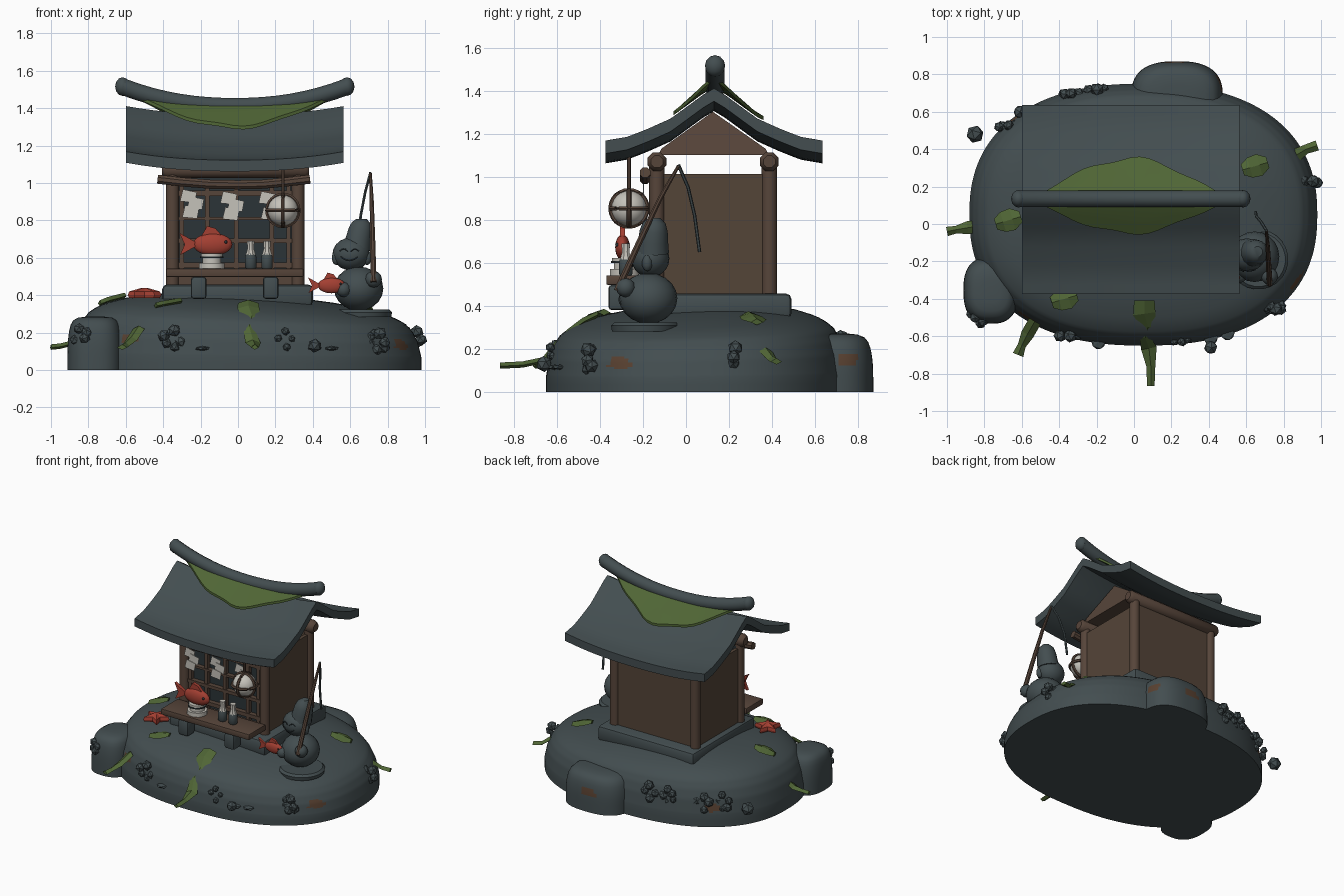
import bpy, bmesh, math, random
from mathutils import Vector, Matrix

if "Cube" in bpy.data.objects:
    bpy.data.objects.remove(bpy.data.objects["Cube"])

random.seed(4)


def material(name, rgb):
    m = bpy.data.materials.new(name)
    m.diffuse_color = (*rgb, 1)
    m.use_nodes = True
    m.node_tree.nodes["Principled BSDF"].inputs["Base Color"].default_value = m.diffuse_color
    return m


STONE = material("slate_stone", (0.056, 0.075, 0.080))
WOOD = material("brown_wood", (0.094, 0.059, 0.042))
WALL = material("wall_wood", (0.088, 0.058, 0.039))
MOSS = material("moss_green", (0.080, 0.132, 0.036))
RED = material("fish_red", (0.37, 0.050, 0.032))
WHITE = material("paper_white", (0.56, 0.54, 0.49))
DARK = material("dark_slate", (0.024, 0.034, 0.039))
RUST = material("rust_stain", (0.098, 0.052, 0.030))


def finish(name, bm, mat, angle=40):
    bmesh.ops.recalc_face_normals(bm, faces=bm.faces)
    me = bpy.data.meshes.new(name)
    bm.to_mesh(me)
    bm.free()
    ob = bpy.data.objects.new(name, me)
    bpy.context.collection.objects.link(ob)
    me.materials.append(mat)
    if angle:
        bpy.ops.object.select_all(action='DESELECT')
        ob.select_set(True)
        bpy.context.view_layer.objects.active = ob
        bpy.ops.object.shade_smooth_by_angle(angle=math.radians(angle))
    return ob


def loft(name, rings, mat, angle=40):
    """Skin a list of closed rings and cap both ends."""
    bm = bmesh.new()
    vs = [[bm.verts.new(p) for p in r] for r in rings]
    n = len(rings[0])
    for a, b in zip(vs, vs[1:]):
        for i in range(n):
            bm.faces.new((a[i], a[(i + 1) % n], b[(i + 1) % n], b[i]))
    bm.faces.new(vs[0])
    bm.faces.new(vs[-1])
    return finish(name, bm, mat, angle)


def tube(name, pts, radii, mat, n=8):
    pts = [Vector(p) for p in pts]
    if not isinstance(radii, (list, tuple)):
        radii = [radii] * len(pts)
    rings = []
    for i, p in enumerate(pts):
        d = (pts[min(i + 1, len(pts) - 1)] - pts[max(i - 1, 0)]).normalized()
        u = d.cross(Vector((0, 1, 0) if abs(d.y) < 0.8 else (1, 0, 0))).normalized()
        w = d.cross(u)
        ang = [2 * math.pi * (k + 0.5) / n for k in range(n)]
        rings.append([p + radii[i] * (u * math.cos(a) + w * math.sin(a)) for a in ang])
    return loft(name, rings, mat)


def box(name, lo, hi, mat, bevel=0.0):
    bm = bmesh.new()
    lo, hi = Vector(lo), Vector(hi)
    bmesh.ops.create_cube(bm, size=1, matrix=Matrix.Translation((lo + hi) / 2) @ Matrix.Diagonal((*(hi - lo), 1)))
    if bevel:
        bmesh.ops.bevel(bm, geom=bm.edges[:], offset=bevel, segments=2, affect='EDGES', profile=0.5)
    return finish(name, bm, mat, 30)


def ball(name, c, r, mat, seg=20):
    bm = bmesh.new()
    r = r if isinstance(r, tuple) else (r, r, r)
    bmesh.ops.create_uvsphere(bm, u_segments=seg, v_segments=seg // 2, radius=1,
                              matrix=Matrix.Translation(c) @ Matrix.Diagonal((*r, 1)))
    return finish(name, bm, mat, 60)


def pebble(name, c, r, flat=1.0):
    bm = bmesh.new()
    rot = Matrix.Rotation(random.uniform(0, 3), 4, (0.3, 0.5, 1)) if flat == 1 else Matrix()
    bmesh.ops.create_icosphere(bm, subdivisions=1, radius=r,
                               matrix=Matrix.Translation(c) @ Matrix.Diagonal((1, 1, flat, 1)) @ rot)
    finish(name, bm, STONE, 0)


def sup(t, n):
    c, s = math.cos(t), math.sin(t)
    return math.copysign(abs(c) ** (2 / n), c), math.copysign(abs(s) ** (2 / n), s)


def lerp(x, table):
    for (a, b), (c, d) in zip(table, table[1:]):
        if x <= c:
            return b + (d - b) * max(0, (x - a) / (c - a))
    return table[-1][1]


def stain(ob, spots):
    """Flat rust streaks on faces close to the given spots."""
    ob.data.materials.append(RUST)
    for f in ob.data.polygons:
        for s in spots:
            d = f.center - Vector(s)
            if Vector((d.x, d.y, 2.2 * d.z)).length < random.uniform(0.05, 0.07):
                f.material_index = 1


# Island rock: scaled super-ellipse rings, higher to the left and back
N = 2.35
PROF = [(0, 0.40), (0.35, 0.393), (0.55, 0.376), (0.68, 0.356), (0.8, 0.328), (0.86, 0.305), (0.91, 0.278),
        (0.95, 0.232), (0.98, 0.17), (1, 0.08)]
INV = [(z, s) for s, z in reversed(PROF)]


def tilt(X, Y):
    return 1 - 0.13 * X + 0.07 * Y


def dome(name, c, rx, ry, heights, n, seg, lean=lambda X, Y: 1):
    rings = []
    for s, z in heights:
        rings.append([(c[0] + rx * s * x, c[1] + ry * s * y, z * lean(s * x, s * y))
                      for x, y in (sup(2 * math.pi * k / seg, n) for k in range(seg))])
    return loft(name, rings, STONE, 50)


def side(x, z, sgn):
    X = (x - 0.05) / 0.93
    s = lerp(z / tilt(X, 0.8 * sgn), INV)
    k = max(0, 1 - abs(X / s) ** N) ** (1 / N)
    return Vector((x, 0.05 + sgn * 0.7 * s * k, z))


def ground(x, y):
    X, Y = (x - 0.05) / 0.93, (y - 0.05) / 0.7
    return lerp((abs(X) ** N + abs(Y) ** N) ** (1 / N), PROF) * tilt(X, Y)


heights = [(1, 0), (1, 0.04)] + [(lerp(z, INV), z) for z in [0.08 + 0.0115 * i for i in range(28)]] + [(0.1, 0.398)]
stain(dome("island_rock", (0.05, 0.05), 0.93, 0.70, heights, N, 180, tilt),
      [side(-0.58, 0.17, -1), side(0.87, 0.135, -1), side(-0.62, 0.14, 1)])
for nm, c, rx, ry, h in (("left_boulder", (-0.765, -0.355), 0.147, 0.178, 0.285),
                         ("back_boulder", (0.23, 0.68), 0.245, 0.19, 0.272)):
    hs = [(1, 0), (1, 0.25 * h), (0.997, 0.35 * h), (0.992, 0.45 * h), (0.98, 0.55 * h), (0.96, 0.65 * h), (0.93, 0.75 * h),
          (0.88, 0.85 * h), (0.79, 0.93 * h), (0.62, 0.98 * h), (0.35, h), (0.05, h)]
    b = dome(nm, c, rx, ry, hs, 2.6, 72)
    if nm == "back_boulder":
        stain(b, [(0.22, 0.865, 0.14), (0.45, 0.75, 0.15)])

# Pebble clusters and flat pebbles around the rim
for x, z, sgn, n in ((-0.35, 0.16, -1, 5), (0.25, 0.16, -1, 4), (0.74, 0.15, -1, 7), (0.94, 0.17, 1, 5),
                     (-0.34, 0.2, 1, 5), (-0.2, 0.2, 1, 4), (-0.68, 0.18, 1, 5), (-0.57, 0.18, 1, 4)):
    for k in range(n):
        a = 2 * math.pi * k / n + random.uniform(-0.3, 0.3)
        off = Vector((math.cos(a), random.uniform(-0.2, 0.2), math.sin(a))) * random.uniform(0.035, 0.055)
        pebble("rim_pebble", side(x, z, sgn) + off, random.uniform(0.025, 0.038) * (0.75 if x == 0.25 else 1))
for p in ((-0.85, -0.5, 0.22), (-0.82, -0.53, 0.17), (-0.87, -0.48, 0.16), (-0.81, -0.52, 0.2)):
    pebble("boulder_pebble", p, 0.03)
for x in (-0.19, 0.41, 0.5):
    pebble("flat_pebble", side(x, 0.115, -1), 0.042, 0.3)
pebble("loose_pebble", (-0.85, 0.48, 0.16), 0.048)
pebble("loose_pebble", (0.41, -0.66, 0.13), 0.038)


# Seaweed and moss strips
def strip(name, pts, widths):
    rings = []
    for i, p in enumerate(pts):
        p = Vector(p)
        d = Vector(pts[min(i + 1, len(pts) - 1)]) - Vector(pts[max(i - 1, 0)])
        w = Vector((-d.y, d.x, 0)).normalized() * widths[i]
        rings.append([p - w, p + Vector((0, 0, 0.017)), p + w, p - Vector((0, 0, 0.012))])
    loft(name, rings, MOSS, 0)


strip("front_seaweed", [(0.055, -0.41, 0.358), (0.055, -0.48, 0.328), (0.075, -0.55, 0.275), (0.06, -0.61, 0.215),
                        (0.08, -0.665, 0.145), (0.09, -0.76, 0.125), (0.09, -0.865, 0.12)],
      [0.055, 0.06, 0.04, 0.03, 0.042, 0.024, 0.02])
strip("left_seaweed", [(-0.82, -0.01, 0.19), (-0.89, -0.02, 0.14), (-0.95, -0.03, 0.125), (-1.0, -0.04, 0.12)],
      [0.03, 0.035, 0.02, 0.025])
strip("corner_seaweed", [(-0.53, -0.52, 0.22), (-0.57, -0.59, 0.16), (-0.6, -0.65, 0.13), (-0.62, -0.7, 0.12)],
      [0.035, 0.035, 0.022, 0.03])
strip("right_seaweed", [(0.87, 0.37, 0.19), (0.92, 0.40, 0.15), (0.98, 0.42, 0.14)], [0.035, 0.025, 0.028])
for x, y in ((0.65, 0.31), (-0.67, 0.02), (-0.37, -0.40)):
    strip("moss_patch", [(x + d, y + 0.3 * d, ground(x + d, y + 0.3 * d) + 0.014) for d in (-0.07, -0.03, 0.02, 0.065)],
          [0.03, 0.055, 0.06, 0.03])

# Stone platform, posts and walls
box("stone_platform", (-0.405, -0.25, 0.34), (0.40, 0.49, 0.457), STONE, 0.025)
XL, XR, YF, YB = -0.35, 0.32, -0.135, 0.387
for x in (XL, XR):
    for y in (YF, YB):
        tube("corner_post", [(x, y, 0.45), (x, y, 1.08)], 0.036, WOOD, 10)
    box("side_wall", (x - 0.012, YF, 0.455), (x + 0.012, YB, 1.013), WALL)
# Solid attic under the roof
loft("attic", [[(x, -0.13, 1.10), (x, 0.385, 1.10), (x, 0.37, 1.13), (x + d, 0.125, 1.302), (x, -0.115, 1.13)]
               for x, d in ((-0.36, 0.05), (0.33, -0.05))], WOOD, 30)
box("back_wall", (XL, YB - 0.012, 0.455), (XR, YB + 0.012, 1.03), WALL)
for y in (YF, YB):
    tube("roof_beam", [(-0.405, y, 1.07), (-0.385, y, 1.07), (0.36, y, 1.07), (0.38, y, 1.07)],
         [0.03, 0.047, 0.047, 0.03], WOOD)
tube("curved_rail", [(-0.43, -0.19, 1.02), (-0.3, -0.19, 1.005), (-0.15, -0.19, 0.993), (0, -0.19, 0.99),
                     (0.13, -0.19, 0.993), (0.26, -0.19, 1.005), (0.385, -0.19, 1.02)], 0.026, WOOD)

# Front lattice
box("window_panel", (XL, -0.115, 0.46), (XR, -0.10, 1.03), DARK)
for z, h in ((0.485, 0.028), (0.56, 0.014), (0.69, 0.012), (0.81, 0.008), (0.945, 0.014)):
    box("lattice_rail", (XL, -0.15, z - h), (XR, -0.115, z + h), WOOD)
for x in (-0.3, -0.165, -0.01, 0.18, 0.27):
    box("lattice_bar", (x - 0.012, -0.145, 0.46), (x + 0.012, -0.115, 1.0), WOOD)

# Offering counter on stone feet
box("counter", (-0.385, -0.37, 0.498), (0.35, -0.17, 0.542), WOOD, 0.006)
for x in (-0.21, 0.175):
    box("counter_foot", (x - 0.042, -0.36, 0.38), (x + 0.042, -0.27, 0.498), STONE, 0.016)


# Swept roof: cross-section along y, lifted towards both ends along x
def roof_z(x, y):
    z = lerp(abs(y - 0.13), [(0, 1.365), (0.05, 1.335), (0.2, 1.225), (0.3, 1.18), (0.4, 1.14), (0.505, 1.122)])
    return z + 0.046 * abs((x + 0.017) / 0.583) ** 2.3


ys = [0.13 + 0.505 * k / 10 for k in range(-10, 11)]
rings = []
for i in range(17):
    x = -0.6 + 1.165 * i / 16
    rings.append([(x, y, roof_z(x, y)) for y in ys] + [(x, y, roof_z(x, y) - 0.06) for y in reversed(ys)])
loft("roof", rings, STONE)
rings = []
for i in range(17):
    t = -1 + i / 8
    rings.append((-0.017 + 0.6 * t, 0.135, 1.41 + 0.105 * abs(t) ** 2.2))
tube("ridge_beam", rings, 0.046, STONE, 12)
for p in (rings[0], rings[-1]):
    ball("ridge_end", p, (0.04, 0.047, 0.05), STONE, 12)

# Roof moss: a thin shell hovering on the ridge, wide in the middle
rings = []
for i in range(21):
    t = -0.98 + 1.96 * i / 20
    x = -0.02 + 0.51 * t
    w = (1 - abs(t) ** 1.6) * (1 + 0.06 * math.sin(9 * t)) + 0.05
    row = [(0.13 + w * k) for k in (-0.175, -0.12, -0.06, 0, 0.07, 0.15, 0.215)]
    top = [(x, y, roof_z(x, y) + 0.07) for y in row]
    rings.append(top + [(x, y, z - 0.018) for x, y, z in reversed(top)])
loft("roof_moss", rings, MOSS)

# Zigzag paper streamers
for x, z in ((-0.245, 0.955), (-0.03, 0.945), (0.175, 0.945)):
    for i, (dx, dz) in enumerate(((-0.02, -0.025), (0.018, -0.062), (-0.008, -0.11))):
        c, q = Vector((x + dx, -0.2 - 0.005 * i, z + dz)), []
        for a, b in ((-0.045, -0.028), (0.035, -0.036), (0.045, 0.02), (-0.03, 0.036)):
            q.append(c + Vector((a, 0, b)))
        loft("paper_streamer", [q, [p + Vector((0, 0.004, 0)) for p in q]], WHITE, 0)

# Hanging lantern with hoops
L = Vector((0.24, -0.265, 0.853))
ball("lantern", L, 0.082, WHITE, 24)
for u, w in (((1, 0, 0), (0, 0, 1)), ((0, 1, 0), (0, 0, 1)), ((1, 0, 0), (0, 1, 0))):
    ring = [L + 0.085 * (Vector(u) * math.cos(k * math.pi / 12) + Vector(w) * math.sin(k * math.pi / 12)) for k in range(25)]
    tube("lantern_hoop", ring, 0.011, WOOD, 6)
tube("lantern_cord", [L + Vector((0, 0, 0.08)), (0.24, -0.265, 1.12)], 0.009, WOOD, 6)


# Fish facing +x
def fish(c, s):
    c = Vector(c)
    ball("fish_body", c, (0.105 * s, 0.034 * s, 0.06 * s), RED)
    for nm, pts in (("fish_tail", ((-0.07, 0), (-0.18, 0.062), (-0.15, 0), (-0.175, -0.058))),
                    ("fish_fin", ((-0.06, 0.045), (-0.03, 0.098), (0.015, 0.085), (0.05, 0.045)))):
        loft(nm, [[c + s * Vector((a, d, b)) for a, b in pts] for d in (-0.012, 0.012)], RED, 0)
    for d in (-1, 1):
        ball("fish_eye", c + s * Vector((0.07, d * 0.025, 0.012)), 0.009 * s, DARK, 8)


fish((-0.135, -0.295, 0.672), 1.0)
fish((0.5, -0.285, 0.452), 0.7)

# Offering stand and bottles
for z0, z1, r, m in ((0.54, 0.572, 0.07, WHITE), (0.572, 0.60, 0.052, WHITE), (0.60, 0.608, 0.066, DARK), (0.608, 0.622, 0.06, WHITE)):
    tube("offering_stand", [(-0.14, -0.285, z0), (-0.14, -0.285, z1)], r, m, 12)
for x in (0.068, 0.155):
    zs = (0.54, 0.55, 0.605, 0.64)
    tube("bottle", [(x, -0.28, z) for z in zs], [0.025, 0.032, 0.032, 0.018], STONE, 10)
    tube("bottle_paper", [(x, -0.28, z) for z in (0.615, 0.65, 0.69)], [0.029, 0.018, 0.022], WHITE, 8)

# Starfish
star = []
for k in range(10):
    r, a = (0.095, 0.045)[k % 2], k * math.pi / 5 + 0.3
    star.append((r * math.cos(a), r * math.sin(a)))
loft("starfish", [[(-0.5 + s * a, -0.26 + s * b, z) for a, b in star]
                  for s, z in ((0.9, 0.385), (1, 0.40), (0.9, 0.42), (0.25, 0.437))], RED, 0)

# Seated stone angler
tube("seat_disc", [(0.665, -0.19, z) for z in (0.282, 0.308, 0.323)], [0.155, 0.16, 0.145], STONE, 24)
ball("angler_body", (0.645, -0.175, 0.435), (0.132, 0.135, 0.118), STONE)
ball("angler_head", (0.605, -0.165, 0.62), (0.1, 0.088, 0.088), STONE)
tube("angler_hat", [(0.635, -0.155, 0.65), (0.645, -0.153, 0.70), (0.655, -0.15, 0.75), (0.66, -0.148, 0.785), (0.66, -0.148, 0.808)],
     [0.076, 0.07, 0.065, 0.053, 0.028], STONE, 14)
ball("hand", (0.725, -0.28, 0.485), 0.045, STONE, 12)
ball("hand", (0.565, -0.275, 0.43), 0.04, STONE, 12)
for x in (0.525, 0.69):
    ball("ear", (x, -0.18, 0.60), (0.025, 0.025, 0.04), STONE, 10)


def face_line(name, x0, w, z0, bend):
    pts = []
    for k in range(-3, 4):
        x, z = x0 + w * k / 3, z0 + bend * (1 - (k / 3) ** 2)
        d = max(0, 1 - ((x - 0.605) / 0.1) ** 2 - ((z - 0.62) / 0.088) ** 2)
        pts.append((x, -0.167 - 0.088 * math.sqrt(d), z))
    tube(name, pts, 0.004, DARK, 5)


face_line("eye_line", 0.565, 0.022, 0.635, 0.013)
face_line("eye_line", 0.625, 0.022, 0.635, 0.013)
face_line("smile", 0.595, 0.045, 0.605, -0.02)

# Fishing rod and line
tube("fishing_rod", [(0.725, -0.32, 0.47), (0.72, -0.22, 0.69), (0.715, -0.12, 0.9), (0.708, -0.035, 1.05)],
     [0.017, 0.015, 0.012, 0.008], WOOD, 8)
tube("fishing_line", [(0.708, -0.035, 1.055), (0.68, 0.01, 0.95), (0.655, 0.04, 0.82), (0.65, 0.063, 0.65)], 0.008, STONE, 6)
